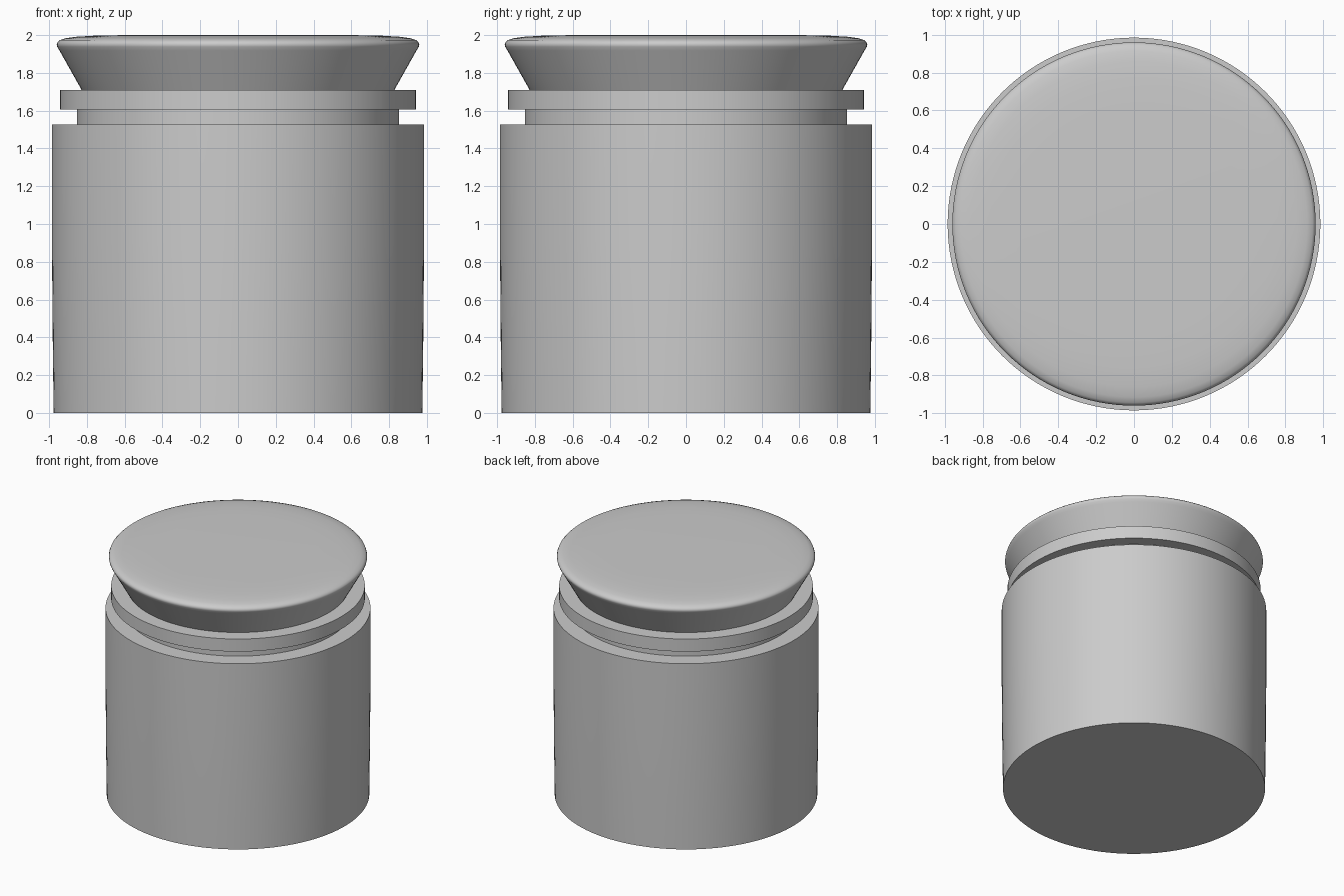
import bpy, bmesh, math

if "Cube" in bpy.data.objects:
    bpy.data.objects.remove(bpy.data.objects["Cube"])

SEGMENTS = 128


def lathe(name, profile):
    """Revolve an (r, z) profile about z; both ends close on the axis."""
    bm = bmesh.new()
    verts = [bm.verts.new((r, 0, z)) for r, z in profile]
    edges = [bm.edges.new(pair) for pair in zip(verts, verts[1:])]
    bmesh.ops.spin(bm, geom=verts + edges, cent=(0, 0, 0), axis=(0, 0, 1),
                   angle=2 * math.pi, steps=SEGMENTS, use_duplicate=False)
    bmesh.ops.remove_doubles(bm, verts=bm.verts, dist=1e-5)
    bmesh.ops.recalc_face_normals(bm, faces=bm.faces)
    mesh = bpy.data.meshes.new(name)
    bm.to_mesh(mesh)
    bm.free()
    obj = bpy.data.objects.new(name, mesh)
    bpy.context.collection.objects.link(obj)
    bpy.ops.object.select_all(action='DESELECT')
    obj.select_set(True)
    bpy.context.view_layer.objects.active = obj
    bpy.ops.object.shade_smooth_by_angle(angle=math.radians(35))
    return obj


# Jar body, very slightly narrower at the base
lathe("jar_body", [(0, 0), (0.976, 0), (0.981, 0.4), (0.985, 0.9),
                   (0.985, 1.527), (0, 1.527)])

# Recessed neck
lathe("jar_neck", [(0, 1.52), (0.852, 1.52), (0.852, 1.61), (0, 1.61)])

# Collar ring around the mouth
lathe("collar_ring", [(0, 1.607), (0.943, 1.607), (0.943, 1.71), (0, 1.71)])

# Flared stopper with a softly rounded top
lathe("stopper_lid", [(0, 1.70), (0.822, 1.70), (0.828, 1.71), (0.945, 1.918),
                      (0.957, 1.938), (0.96, 1.95), (0.956, 1.962),
                      (0.944, 1.973), (0.915, 1.983), (0.86, 1.991),
                      (0.76, 1.997), (0.6, 2.0), (0, 2.0)])
